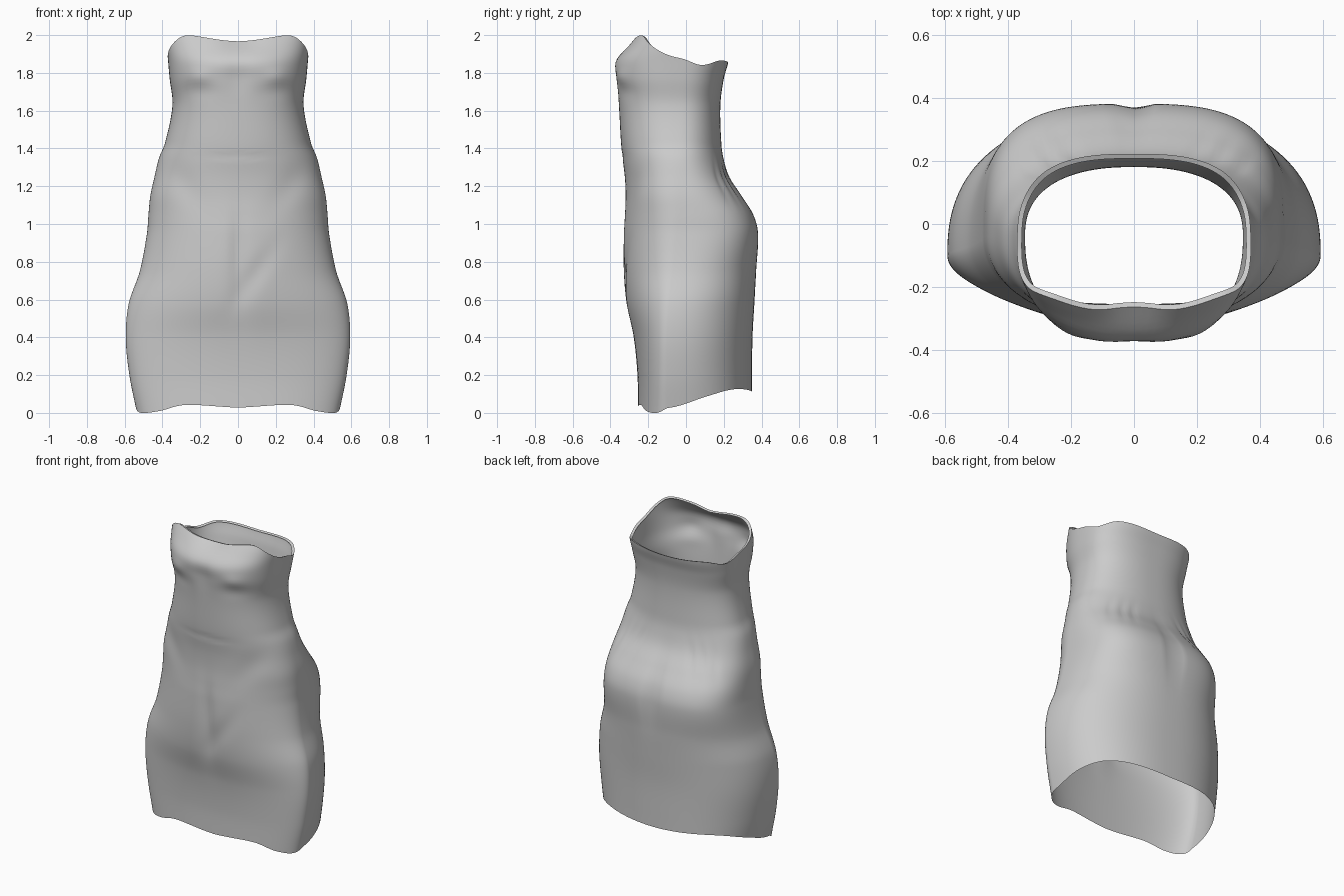
import bpy, bmesh
from math import sin, cos, pi, exp, radians

if "Cube" in bpy.data.objects:
    bpy.data.objects.remove(bpy.data.objects["Cube"])

# Body sections: z, half width, front y, back y, y of widest point, front and back roundness
SECTIONS = [
    (0.00, .535, -.255, .350, -.10, 2.3, 2.5),
    (0.20, .575, -.257, .350, -.10, 2.2, 2.4),
    (0.40, .594, -.278, .352, -.10, 2.0, 2.4),
    (0.58, .578, -.320, .362, -.09, 1.85, 2.4),
    (0.75, .520, -.335, .372, -.07, 1.9, 2.6),
    (0.95, .482, -.332, .382, -.05, 2.0, 3.1),
    (1.05, .474, -.325, .357, -.04, 2.1, 3.0),
    (1.15, .464, -.320, .295, -.04, 2.2, 2.7),
    (1.25, .442, -.324, .230, -.04, 2.2, 2.5),
    (1.35, .418, -.336, .198, -.04, 2.2, 2.3),
    (1.43, .386, -.344, .187, -.04, 2.3, 2.3),
    (1.63, .347, -.356, .182, -.04, 2.4, 2.4),
    (1.77, .362, -.372, .200, -.04, 2.5, 2.6),
    (1.86, .370, -.374, .224, -.04, 2.5, 2.7),
    (1.94, .376, -.312, .225, -.04, 2.8, 2.7),
    (2.00, .370, -.262, .225, -.04, 3.2, 2.7),
]
# Edge heights by angle from the centre front
RIM = [(0, 1.967), (30, 1.998), (45, 1.992), (62, 1.955), (90, 1.88), (110, 1.842),
       (140, 1.865), (180, 1.855)]
HEM = [(0, .028), (28, .042), (48, .01), (72, .0), (90, .025), (112, .085),
       (138, .125), (180, .112)]


def interp(table, t):
    """Smooth cubic interpolation of the rows of a table."""
    t = min(max(t, table[0][0]), table[-1][0])
    i = 0
    while i < len(table) - 2 and t > table[i + 1][0]:
        i += 1
    a, b = table[i], table[i + 1]
    p, q = table[max(i - 1, 0)], table[min(i + 2, len(table) - 1)]
    h = b[0] - a[0]
    s = (t - a[0]) / h
    out = []
    for k in range(1, len(a)):
        ma = (b[k] - p[k]) / (b[0] - p[0]) * h
        mb = (q[k] - a[k]) / (q[0] - a[0]) * h
        out.append(a[k] * (2*s**3 - 3*s*s + 1) + ma * (s**3 - 2*s*s + s)
                   + b[k] * (3*s*s - 2*s**3) + mb * (s**3 - s*s))
    return out


def bump(x, z, cx, cz, rx, rz):
    return exp(-((x - cx) / rx) ** 2 - ((z - cz) / rz) ** 2)


def front_detail(x, z):
    """Cloth relief on the front; positive goes into the body."""
    d = .012 * bump(x, z, 0, .88, .035, .18)                      # centre fold
    d += .012 * bump(x, z, .01, .68, .07, .2)                     # hollow between the legs
    d += .010 * bump(x - .6 * (z - .7), z, .07, .72, .06, .15)    # draped crease
    d += .004 * bump(x, z, 0, 1.36, .16, .012)                    # waist crease
    d += .010 * bump(x, z, 0, 1.77, .06, .09)                     # between the cups
    d += .030 * bump(x, z, 0, 1.985, .09, .05)                    # dipped top edge
    for s in (-1, 1):
        d -= .012 * bump(x, z, s * .21, 1.78, .07, .04)
        d += .006 * bump(x, z, s * .21, 1.70, .10, .04)
        d += .008 * bump(x - s * .5 * (z - 1.15), z, s * .25, 1.2, .08, .12)
    return d


def back_detail(x, z):
    d = .020 * bump(x, z, 0, 1.0, .035, .18)                      # centre back fold
    for s in (-1, 1):
        for k in range(3):                                        # gathered waist wrinkles
            d += .007 * bump(x + s * .4 * (z - 1.22), z, s * (.2 + .07 * k), 1.22, .018, .09)
    return d


def surface(a, z, inset=0):
    hw, yf, yb, yc, nf, nb = interp(SECTIONS, z)
    s, c = sin(a), cos(a)
    n, ry = (nf, yc - yf) if c > 0 else (nb, yb - yc)
    x = (hw - inset) * abs(s) ** (2 / n) * (1 if s > 0 else -1)
    y = yc - (ry - inset) * abs(c) ** (2 / n) * (1 if c > 0 else -1)
    if c > 0:
        y += front_detail(x, z) * min(1, 3 * c)
    else:
        y -= back_detail(x, z) * min(1, -3 * c)
    return x, y


# Loft the tube from hem to rim, with a narrow lip turned in at the top
SEGS, ROWS, LIP = 128, 100, .015
bm = bmesh.new()
rings = [[] for _ in range(ROWS + 2)]
for j in range(SEGS):
    a = 2 * pi * j / SEGS
    deg = 360 * min(j, SEGS - j) / SEGS
    low, top = interp(HEM, deg)[0], interp(RIM, deg)[0]
    for i in range(ROWS + 1):
        z = low + (top - low) * i / ROWS
        rings[i].append(bm.verts.new((*surface(a, z), z)))
    rings[-1].append(bm.verts.new((*surface(a, top, LIP), top - .006)))
for lo, hi in zip(rings, rings[1:]):
    for j in range(SEGS):
        k = (j + 1) % SEGS
        bm.faces.new((lo[j], lo[k], hi[k], hi[j]))
mesh = bpy.data.meshes.new("dress")
bm.to_mesh(mesh)
bm.free()
dress = bpy.data.objects.new("dress", mesh)
bpy.context.collection.objects.link(dress)

# Smooth shading with a crisp rim
bpy.context.view_layer.objects.active = dress
dress.select_set(True)
bpy.ops.object.shade_smooth_by_angle(angle=radians(40))
